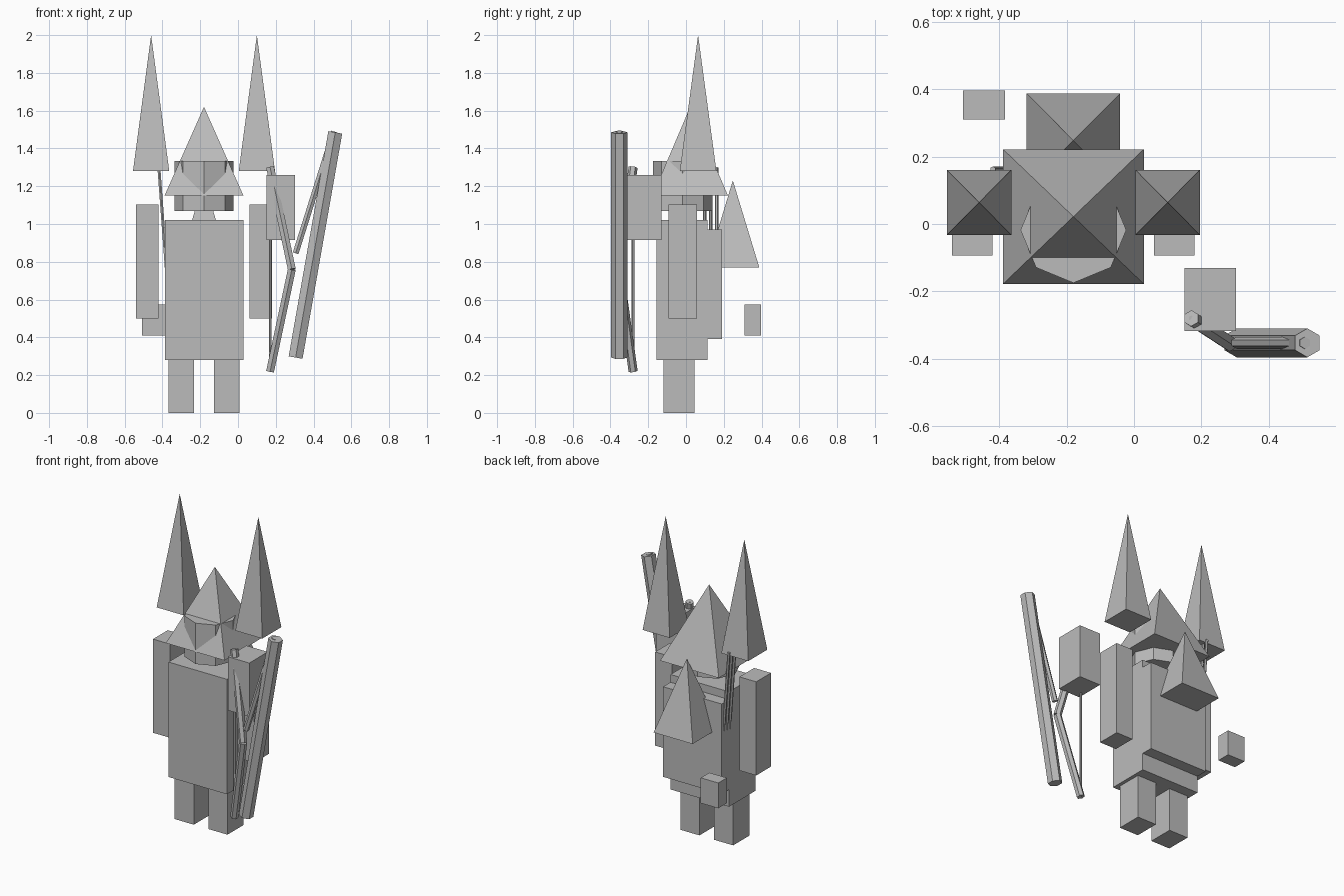
import bpy, bmesh, math
from mathutils import Vector, Matrix

if "Cube" in bpy.data.objects:
    bpy.data.objects.remove(bpy.data.objects["Cube"])

grey = bpy.data.materials.new("plain grey")
grey.diffuse_color = (0.5, 0.5, 0.5, 1)
grey.use_nodes = True
grey.node_tree.nodes["Principled BSDF"].inputs["Base Color"].default_value = grey.diffuse_color
CX = -0.18  # centre line of the body


def finish(bm, name):
    me = bpy.data.meshes.new(name)
    bm.to_mesh(me)
    bm.free()
    me.materials.append(grey)
    ob = bpy.data.objects.new(name, me)
    bpy.context.collection.objects.link(ob)
    return ob


def box(name, x, y, z):
    """Box from (min, max) pairs."""
    bm = bmesh.new()
    lo, hi = Vector((x[0], y[0], z[0])), Vector((x[1], y[1], z[1]))
    m = Matrix.Translation((lo + hi) / 2) @ Matrix.Diagonal((hi - lo).to_4d())
    m[3][3] = 1
    bmesh.ops.create_cube(bm, size=1, matrix=m)
    return finish(bm, name)


def pyramid(name, x, y, half_x, half_y, z0, z1):
    """Square pyramid with its sides along the axes."""
    bm = bmesh.new()
    m = (Matrix.Translation((x, y, (z0 + z1) / 2))
         @ Matrix.Diagonal((half_x, half_y, 1, 1))
         @ Matrix.Rotation(math.pi / 4, 4, 'Z'))
    bmesh.ops.create_cone(bm, cap_ends=True, segments=4, radius1=math.sqrt(2),
                          radius2=0, depth=z1 - z0, matrix=m)
    return finish(bm, name)


def rod(name, a, b, radius, sides=6):
    """Prism from a to b with a corner towards y."""
    a, b = Vector(a), Vector(b)
    d = (b - a).normalized()
    v = Vector((0, 1, 0))
    v = (v - d * v.dot(d)).normalized()
    u = v.cross(d)
    m = Matrix((u, v, d)).transposed().to_4x4()
    bm = bmesh.new()
    bmesh.ops.create_cone(bm, cap_ends=True, segments=sides, radius1=radius,
                          radius2=radius, depth=(b - a).length,
                          matrix=Matrix.Translation((a + b) / 2) @ m)
    return finish(bm, name)


# Body
box("torso", (-0.387, 0.03), (-0.155, 0.115), (0.28, 1.02))
box("back_pack", (-0.387, 0.03), (0.115, 0.19), (0.39, 0.97))
rod("head", (CX, -0.018, 1.07), (CX, -0.018, 1.333), 0.157, 8)
pyramid("hood", CX, 0.022, 0.209, 0.2, 1.15, 1.62)
pyramid("hood_tail", CX, 0.248, 0.139, 0.14, 0.77, 1.23)

# Paired limbs and shoulder spikes
for side, s in (("left", -1), ("right", 1)):
    c = CX + s * 0.12
    box(side + "_leg", (c - 0.068, c + 0.068), (-0.118, 0.046), (0, 0.28))
    c = CX + s * 0.3
    box(side + "_arm", (c - 0.06, c + 0.06), (-0.093, 0.057), (0.5, 1.103))
    c = CX + s * 0.28
    pyramid(side + "_spike", c, 0.064, 0.096, 0.097, 1.28, 2.0)

# Hands
box("bow_hand", (0.15, 0.303), (-0.318, -0.13), (0.915, 1.26))
box("rear_hand", (-0.508, -0.383), (0.31, 0.397), (0.41, 0.573))

# Bow
grip, low, high = (0.285, -0.355, 0.76), (0.17, -0.28, 0.22), (0.17, -0.28, 1.3)
rod("bow_lower_limb", low, grip, 0.024)
rod("bow_upper_limb", grip, high, 0.024)
rod("bow_string", low, high, 0.008)

# Staff with a thin strut
rod("staff", (0.305, -0.353, 0.293), (0.515, -0.353, 1.485), 0.043)
rod("staff_strut", (0.305, -0.353, 0.845), (0.508, -0.353, 1.49), 0.018)

# Arrows on the back
for i in range(3):
    y = 0.1 + 0.031 * i
    rod(f"arrow_{i + 1}", (-0.36, y, 0.5), (-0.419, y, 1.3), 0.009)
